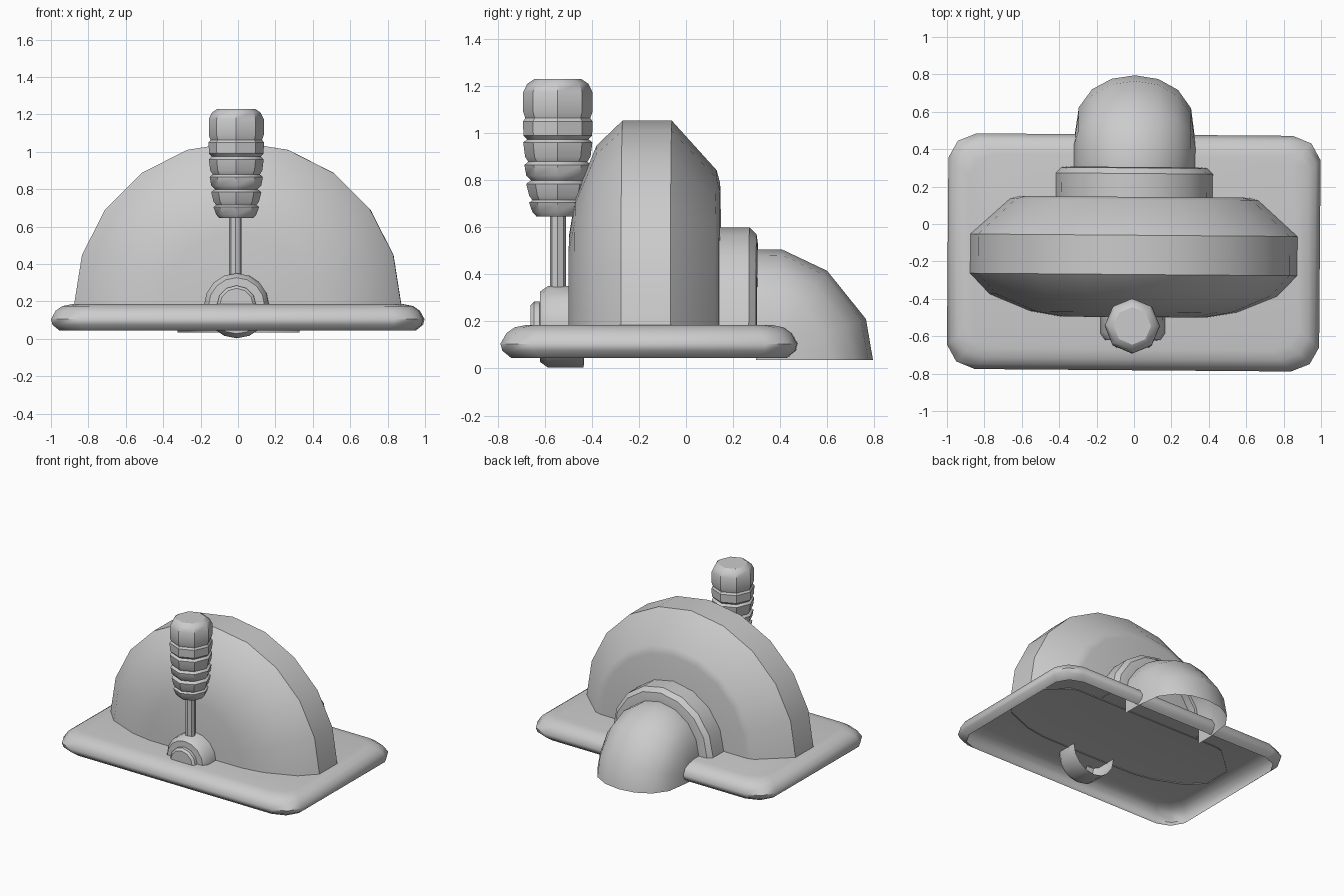
import bpy, bmesh, math
from mathutils import Matrix, Vector

if "Cube" in bpy.data.objects:
    bpy.data.objects.remove(bpy.data.objects["Cube"])

TILT = Matrix.Rotation(math.radians(-0.45), 4, 'Z')  # whole model sits very slightly turned


def finish(name, bm, angle=35):
    bmesh.ops.remove_doubles(bm, verts=bm.verts, dist=1e-5)
    bmesh.ops.recalc_face_normals(bm, faces=bm.faces)
    bm.transform(TILT)
    me = bpy.data.meshes.new(name)
    bm.to_mesh(me)
    bm.free()
    ob = bpy.data.objects.new(name, me)
    bpy.context.collection.objects.link(ob)
    bpy.ops.object.select_all(action='DESELECT')
    ob.select_set(True)
    bpy.context.view_layer.objects.active = ob
    bpy.ops.object.shade_smooth_by_angle(angle=math.radians(angle))
    return ob


def skin(bm, rows, closed=False):
    """Join successive rows of points with quads."""
    vs = [[bm.verts.new(p) for p in row] for row in rows]
    n = len(vs[0])
    for a, b in zip(vs, vs[1:]):
        for i in range(n if closed else n - 1):
            j = (i + 1) % n
            bm.faces.new((a[i], a[j], b[j], b[i]))
    return vs


def revolve(name, profile, centre, sides, axis, sweep=360):
    """Turn (radius, distance along axis) points around the y or z axis."""
    bm = bmesh.new()
    steps = round(sides * sweep / 360)
    rows = []
    for r, h in profile:
        row = []
        for i in range(steps + (sweep < 360)):
            a = math.tau * i / sides
            c, s = max(r, 1e-7) * math.cos(a), max(r, 1e-7) * math.sin(a)
            row.append(Vector(centre) + Vector((c, h, s) if axis == 'y' else (c, s, h)))
        rows.append(row)
    skin(bm, rows, sweep == 360)
    bmesh.ops.dissolve_degenerate(bm, edges=bm.edges, dist=1e-5)
    return finish(name, bm)


# Base plate: rounded rectangle shell, open underneath
corner = [(0.0, 0.13), (0.05, 0.04), (0.15, 0.0)]
rows = []
for inset, z in [(0.045, 0.045), (0.008, 0.075), (0, 0.105), (0.025, 0.15), (0.06, 0.175), (0.11, 0.185)]:
    hx, hy = 0.995, 0.63
    sx, sy = (hx - inset) / hx, (hy - inset) / hy
    ring = []
    for qx, qy, order in [(1, 1, 1), (-1, 1, -1), (-1, -1, 1), (1, -1, -1)]:
        for cx, cy in corner[::order]:
            ring.append((qx * (hx - cx) * sx, qy * (hy - cy) * sy - 0.152, z))
    rows.append(ring)
bm = bmesh.new()
vs = skin(bm, rows, True)
bm.faces.new(vs[-1])
finish("base_plate", bm, 50)

# Large half-round housing
revolve("main_housing",
        [(0, -0.50), (0.39, -0.497), (0.55, -0.47), (0.77, -0.38), (0.875, -0.27),
         (0.875, -0.06), (0.665, 0.13), (0.61, 0.145), (0, 0.145)],
        (0, 0, 0.178), 20, 'y', 180)

# Collar behind the housing
revolve("rear_collar",
        [(0.42, 0.14), (0.42, 0.27), (0.39, 0.30), (0.355, 0.305), (0.30, 0.305)],
        (0, 0, 0.18), 16, 'y', 180)

# Outlet elbow bending down behind the collar, open at its lower end
spine = [((0.30, 0.18), (0.30, 0.505)), ((0.41, 0.18), (0.41, 0.505)),
         ((0.42, 0.16), (0.60, 0.415)), ((0.43, 0.09), (0.765, 0.21)),
         ((0.44, 0.035), (0.795, 0.035))]
rows = []
for k, ((py, pz), (oy, oz)) in enumerate(spine):
    row = [(0.325, py, 0.035)]
    for i in range(9):
        a = math.pi * i / 8
        s = max(math.sin(a), 0) ** (1 - 0.3 * k / 4)
        row.append((0.325 * math.cos(a), py + (oy - py) * s, pz + (oz - pz) * s))
    row.append((-0.325, py, 0.035))
    rows.append(row)
bm = bmesh.new()
skin(bm, rows)
bmesh.ops.dissolve_degenerate(bm, edges=bm.edges, dist=1e-5)
finish("outlet_elbow", bm, 60)

# Lever pivot with front boss
revolve("lever_pivot", [(0.174, -0.435), (0.174, -0.585), (0.15, -0.62), (0.09, -0.622)],
        (-0.003, 0, 0.177), 16, 'y')
revolve("pivot_boss", [(0.105, -0.60), (0.105, -0.645), (0.09, -0.66), (0, -0.66)],
        (-0.003, 0, 0.18), 12, 'y', 180)

# Lever rod and ribbed grip
revolve("lever_rod", [(0.034, 0.28), (0.034, 0.67)], (-0.01, -0.545, 0), 8, 'z')
grip = [(0, 0.645), (0.09, 0.645), (0.108, 0.665), (0.122, 0.705), (0.108, 0.715)]
for z0, z1, r0, r1 in [(0.735, 0.785, 0.122, 0.134), (0.82, 0.865, 0.134, 0.142),
                       (0.90, 0.96, 0.139, 0.147), (0.99, 1.05, 0.146, 0.148)]:
    grip += [(r0, z0), (r1, z1), (r0 - 0.008, z1 + 0.014)]
grip += [(0.147, 1.09), (0.147, 1.175), (0.13, 1.21), (0.1, 1.23), (0, 1.23)]
revolve("lever_grip", grip, (-0.005, -0.545, 0), 8, 'z')
